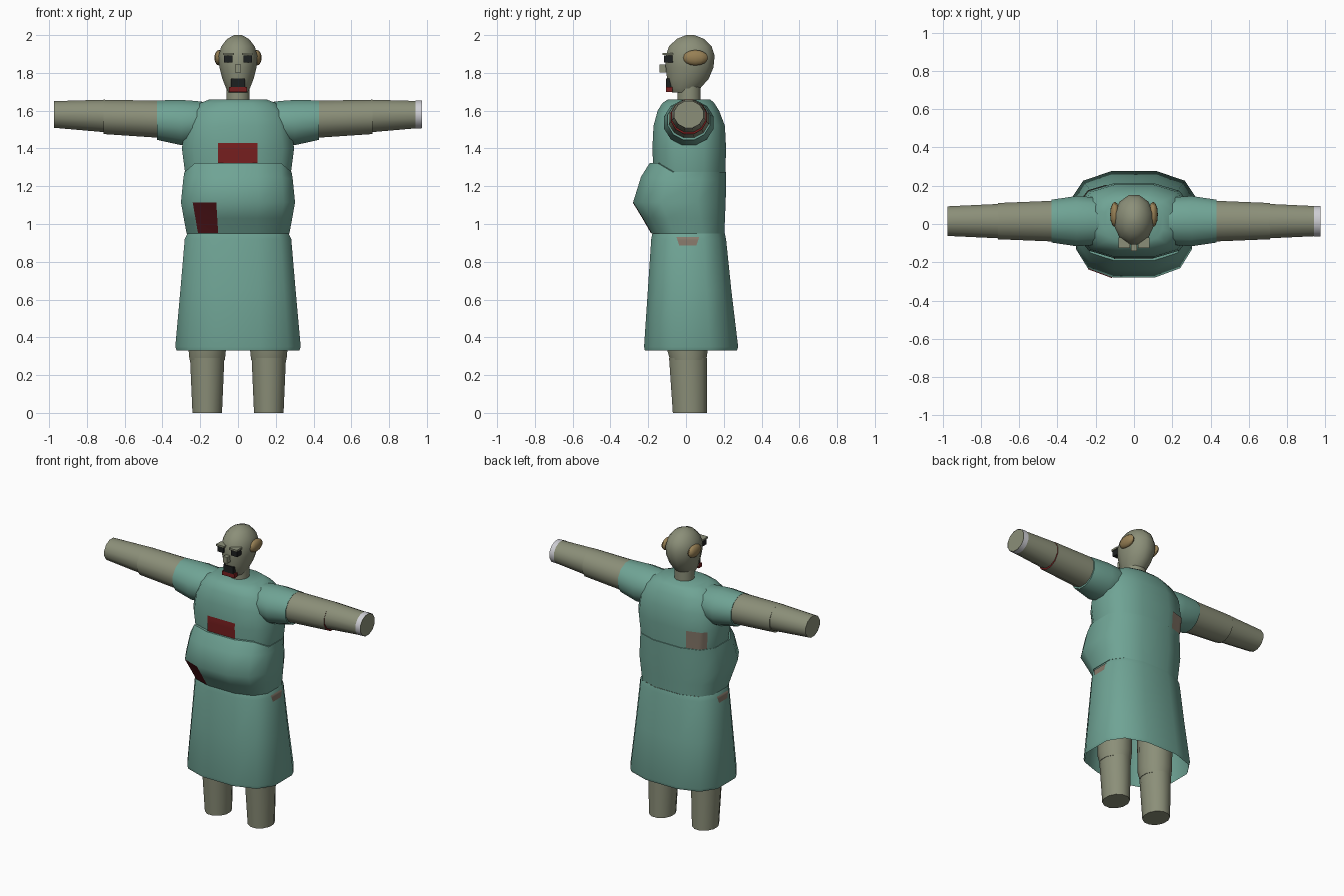
import bpy, bmesh, math
from mathutils import Vector
from mathutils.bvhtree import BVHTree

if "Cube" in bpy.data.objects:
    bpy.data.objects.remove(bpy.data.objects["Cube"])


def material(name, r, g, b):
    m = bpy.data.materials.new(name)
    m.diffuse_color = (r, g, b, 1)
    m.use_nodes = True
    m.node_tree.nodes["Principled BSDF"].inputs["Base Color"].default_value = m.diffuse_color
    return m


TEAL = material("gown teal", 0.16, 0.37, 0.30)
SKIN = material("grey skin", 0.26, 0.275, 0.19)
RED = material("blood red", 0.19, 0.014, 0.014)
DARK_RED = material("dark red", 0.10, 0.009, 0.012)
BLACK = material("black", 0.012, 0.014, 0.014)
TAN = material("ear tan", 0.31, 0.215, 0.09)
WHITE = material("band white", 0.62, 0.62, 0.66)
BROWN = material("stain brown", 0.24, 0.19, 0.145)


def finish(name, bm, mats, angle=50):
    bmesh.ops.recalc_face_normals(bm, faces=bm.faces)
    me = bpy.data.meshes.new(name)
    bm.to_mesh(me)
    bm.free()
    ob = bpy.data.objects.new(name, me)
    bpy.context.collection.objects.link(ob)
    for m in mats:
        me.materials.append(m)
    bpy.ops.object.select_all(action='DESELECT')
    ob.select_set(True)
    bpy.context.view_layer.objects.active = ob
    bpy.ops.object.shade_smooth_by_angle(angle=math.radians(angle))
    return ob


def loft(name, rings, mats, start=True, end=True, end_index=0):
    """Skin a list of equal-length point rings, with optional end caps."""
    bm = bmesh.new()
    rows = [[bm.verts.new(p) for p in ring] for ring in rings]
    n = len(rows[0])
    for a, b in zip(rows, rows[1:]):
        for i in range(n):
            j = (i + 1) % n
            bm.faces.new((a[i], a[j], b[j], b[i]))
    if start:
        bm.faces.new(rows[0][::-1])
    if end:
        bm.faces.new(rows[-1]).material_index = end_index
    return finish(name, bm, mats)


CIRCLE = [(math.cos(math.tau * (i + .5) / 12), math.sin(math.tau * (i + .5) / 12)) for i in range(12)]
# Rounded box section used for the gown
BODY = [(1, -.4), (1, .4), (.8, .8), (.36, 1), (-.36, 1), (-.8, .8),
        (-1, .4), (-1, -.4), (-.8, -.8), (-.36, -1), (.36, -1), (.8, -.8)]


def level(section, z, hx, front, back, lift=0):
    """Horizontal ring; lift raises its front part."""
    c, h = (front + back) / 2, (back - front) / 2
    return [(u * hx, c + v * h, z + (lift if v < -.5 else 0)) for u, v in section]


def upright(s, x, zc, ry, rz, yc=.015):
    """Ring across the arm axis, on side s."""
    return [(s * x, yc + u * ry, zc + v * rz) for u, v in CIRCLE]


def box(name, x0, x1, y0, y1, z0, z1, mat):
    return loft(name, [[(x0, y0, z), (x1, y0, z), (x1, y1, z), (x0, y1, z)] for z in (z0, z1)], [mat])


def patch(name, target, corners, direction, mat, n=10):
    """Thin stain laid on a target by projecting a quad onto it."""
    tree = BVHTree.FromPolygons([v.co for v in target.data.vertices],
                                [p.vertices[:] for p in target.data.polygons])
    d = Vector(direction).normalized()
    a, b, c, e = [Vector(p) for p in corners]
    bm = bmesh.new()
    rows = []
    for i in range(n + 1):
        row = []
        for j in range(n + 1):
            p = a.lerp(b, j / n).lerp(e.lerp(c, j / n), i / n)
            hit = tree.ray_cast(p - d, d)[0]
            row.append(bm.verts.new(hit - d * .005) if hit else None)
        rows.append(row)
    for i in range(n):
        for j in range(n):
            q = (rows[i][j], rows[i][j + 1], rows[i + 1][j + 1], rows[i + 1][j])
            if all(q):
                f = bm.faces.new(q)
                f.normal_update()
    ob = finish(name, bm, [mat])
    if ob.data.polygons and ob.data.polygons[0].normal.dot(d) > 0:
        ob.data.flip_normals()
    return ob


# Gown: open skirt, belly bulge and chest
skirt = loft("gown_skirt", [level(BODY, *r) for r in (
    (.33, .325, -.218, .27), (.35, .332, -.222, .276), (.65, .305, -.202, .24),
    (.92, .282, -.184, .212), (.95, .268, -.178, .205))], [TEAL], start=False, end=False)
belly = loft("gown_belly", [level(BODY, *r) for r in (
    (.95, .272, -.182, .203), (1.03, .287, -.228, .206), (1.115, .302, -.28, .21),
    (1.235, .29, -.238, .212, .015), (1.275, .284, -.192, .212, .048),
    (1.28, .255, -.14, .19, .045))], [TEAL])
chest = loft("gown_chest", [level(BODY, *r) for r in (
    (1.27, .28, -.172, .208), (1.40, .297, -.178, .212), (1.52, .28, -.172, .206),
    (1.60, .245, -.15, .175), (1.64, .20, -.125, .15), (1.66, .15, -.095, .128))], [TEAL])

# Stains on the gown
patch("chest_stain", chest, [(-.105, -.3, 1.31), (.103, -.3, 1.31), (.103, -.3, 1.43), (-.105, -.3, 1.43)],
      (0, 1, 0), RED)
patch("belly_stain", belly, [(-.212, -.3, .953), (-.105, -.3, .953), (-.115, -.3, 1.115), (-.24, -.3, 1.115)],
      (0, 1, 0), DARK_RED)
patch("back_stain", chest, [(-.19, .25, 1.28), (-.28, .16, 1.28), (-.28, .16, 1.40), (-.19, .25, 1.40)],
      (1, -1, 0), BROWN)

for s, side in ((1, "left"), (-1, "right")):
    patch(side + "_hip_stain", skirt, [(s * .35, -.035, .885), (s * .35, .055, .885),
                                       (s * .35, .07, .93), (s * .35, -.05, .93)], (-s, 0, 0), BROWN)
    # Sleeve and arm
    loft(side + "_sleeve", [upright(s, *r) for r in (
        (.15, 1.55, .11, .095), (.22, 1.54, .13, .115), (.30, 1.537, .136, .124),
        (.43, 1.55, .116, .108))], [TEAL])
    loft(side + "_upper_arm", [upright(s, .40, 1.554, .111, .102), upright(s, .712, 1.567, .098, .094)],
         [SKIN, RED], end_index=1 if s > 0 else 0)
    loft(side + "_forearm", [upright(s, .705, 1.572, .093, .089), upright(s, .975, 1.58, .08, .073)], [SKIN])
    # Leg in two segments
    for part, rows in (("thigh", ((.28, .097, -.087, .111), (.34, .103, -.106, .12), (.9, .115, -.11, .13))),
                       ("shin", ((0, .081, -.073, .114), (.29, .094, -.093, .115)))):
        ob = loft(side + "_" + part, [level(CIRCLE, *r) for r in rows], [SKIN])
        for v in ob.data.vertices:
            v.co.x += s * .163
    # Ear, eye and brow
    bm = bmesh.new()
    bmesh.ops.create_uvsphere(bm, u_segments=12, v_segments=8, radius=1)
    for v in bm.verts:
        v.co = (s * .1 + v.co.x * .025, .05 + v.co.y * .066, 1.88 + v.co.z * .041)
    finish(side + "_ear", bm, [TAN])
    a, b = sorted((s * .028, s * .075))
    box(side + "_eye", a, b, -.117, -.07, 1.855, 1.893, BLACK)
    a, b = sorted((s * .02, s * .08))
    box(side + "_brow", a, b, -.125, -.07, 1.894, 1.906, SKIN)

# Wristband
loft("wristband", [upright(1, .94, 1.58, .083, .077), upright(1, .974, 1.58, .082, .0755)],
     [WHITE], start=False, end=False)

# Neck and head
loft("neck", [level(CIRCLE, z, .064, -.048, .08) for z in (1.62, 1.74)], [SKIN])
loft("head", [level(CIRCLE, *r) for r in (
    (1.695, .05, -.075, .05), (1.72, .066, -.094, .08), (1.77, .086, -.104, .125),
    (1.83, .102, -.112, .15), (1.89, .106, -.112, .156), (1.94, .092, -.094, .14),
    (1.98, .06, -.052, .098), (2.0, .02, 0, .045))], [SKIN])

# Nose and mouth
box("nose", -.015, .015, -.14, -.09, 1.803, 1.845, SKIN)
box("mouth", -.037, .037, -.107, -.06, 1.724, 1.771, BLACK)
box("lower_lip", -.047, .047, -.107, -.072, 1.698, 1.724, RED)
